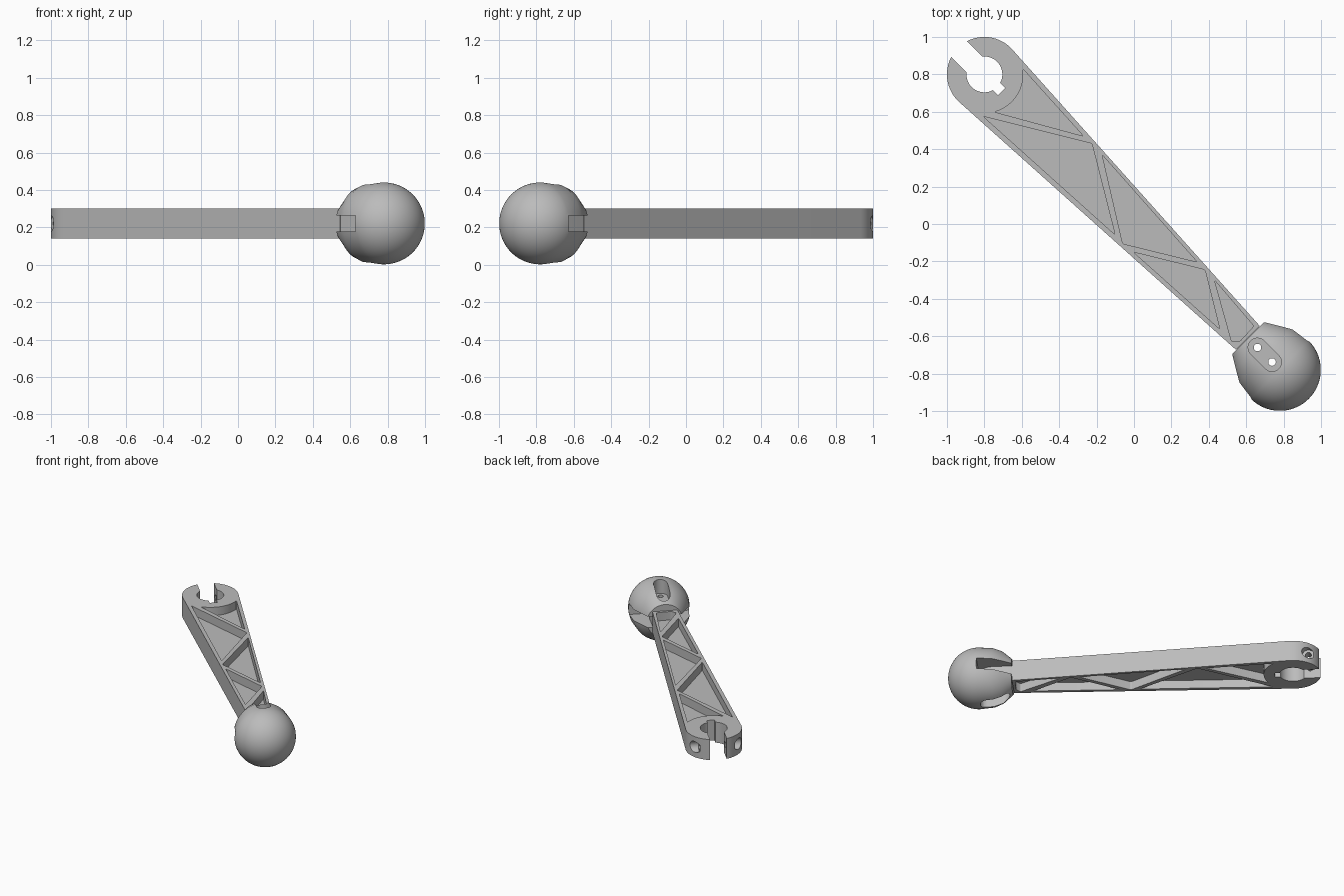
import bpy, bmesh
from math import cos, sin, pi, radians, sqrt
from mathutils import Matrix, Vector

if "Cube" in bpy.data.objects:
    bpy.data.objects.remove(bpy.data.objects["Cube"])

# Working frame: x runs along the arm from clamp centre to ball, z = 0 is mid-height
PLACE = Matrix.Translation((-0.8, 0.8, 0.221)) @ Matrix.Rotation(radians(-45), 4, 'Z')
BALL_X, BALL_R = 2.234, 0.219
HALF = 0.08

grey = bpy.data.materials.new("light_grey")
grey.use_nodes = True
grey.diffuse_color = (0.5, 0.5, 0.5, 1)
grey.node_tree.nodes["Principled BSDF"].inputs["Base Color"].default_value = (0.5, 0.5, 0.5, 1)


def make(name, bm):
    bmesh.ops.recalc_face_normals(bm, faces=bm.faces)
    mesh = bpy.data.meshes.new(name)
    bm.to_mesh(mesh)
    bm.free()
    mesh.materials.append(grey)
    obj = bpy.data.objects.new(name, mesh)
    bpy.context.collection.objects.link(obj)
    obj.matrix_world = PLACE
    return obj


def prism(name, points, z0, z1):
    bm = bmesh.new()
    face = bm.faces.new([bm.verts.new((x, y, z0)) for x, y in points])
    top = bmesh.ops.extrude_face_region(bm, geom=[face])["geom"]
    verts = [v for v in top if isinstance(v, bmesh.types.BMVert)]
    bmesh.ops.translate(bm, verts=verts, vec=(0, 0, z1 - z0))
    return make(name, bm)


def arc(cx, cy, r, a0, a1, n):
    angles = [radians(a0 + (a1 - a0) * i / n) for i in range(n + 1)]
    return [(cx + r * cos(a), cy + r * sin(a)) for a in angles]


def block(x0, x1, y, z0, z1):
    return prism("cutter", [(x0, -y), (x1, -y), (x1, y), (x0, y)], z0, z1)


def rod(x, r, z0, z1):
    return prism("cutter", arc(x, 0, r, 0, 350, 35), z0, z1)


def cross_rod(x, r, y0, y1):
    bm = bmesh.new()
    m = Matrix.Translation((x, (y0 + y1) / 2, 0)) @ Matrix.Rotation(pi / 2, 4, 'X')
    bmesh.ops.create_cone(bm, cap_ends=True, segments=32, radius1=r, radius2=r,
                          depth=y1 - y0, matrix=m)
    return make("cutter", bm)


def rounded(points, r=0.009):
    # Replace each corner of a pocket with a short curve
    out = []
    for i, p in enumerate(points):
        p = Vector(p)
        a, b = Vector(points[i - 1]) - p, Vector(points[(i + 1) % len(points)]) - p
        if a.angle(b) > radians(150):
            out.append(tuple(p))
            continue
        a, b = p + a.normalized() * r, p + b.normalized() * r
        for t in (0, 0.33, 0.67, 1):
            out.append(tuple(a * (1 - t) ** 2 + p * 2 * t * (1 - t) + b * t * t))
    return out


def carve(obj, cutters):
    for cutter in cutters:
        mod = obj.modifiers.new("cut", 'BOOLEAN')
        mod.operation, mod.solver, mod.object = 'DIFFERENCE', 'EXACT', cutter
        cutter.hide_render = True
    bpy.context.view_layer.update()
    graph = bpy.context.evaluated_depsgraph_get()
    mesh = bpy.data.meshes.new_from_object(obj.evaluated_get(graph))
    obj.modifiers.clear()
    obj.data = mesh
    for cutter in cutters:
        bpy.data.objects.remove(cutter)
    bpy.ops.object.select_all(action='DESELECT')
    obj.select_set(True)
    bpy.context.view_layer.objects.active = obj
    bpy.ops.object.shade_smooth_by_angle(angle=radians(25))


# Tapered arm with a round clamp end
outline = arc(0, 0, 0.2, 87, 273, 48) + [(1.992, -0.09), (1.992, 0.09)]
arm = prism("lattice_arm", outline, -HALF, HALF)

# Triangular pockets on both faces leave a thin web and diagonal ribs
pockets = [
    arc(0, 0, 0.208, -30, 53, 16) + [(0.608, 0.141)],
    [(0.155, -0.163), (0.668, 0.145), (1.1, -0.112)],
    [(0.75, 0.141), (1.163, -0.117), (1.513, 0.095)],
    [(1.237, -0.108), (1.573, 0.095), (1.853, -0.073)],
    [(1.648, 0.092), (1.945, -0.075), (1.975, -0.042), (1.97, 0.067)],
]
cuts = []
for pocket in pockets:
    for z0, z1 in ((0.015, 0.12), (-0.12, -0.015)):
        cuts.append(prism("cutter", rounded(pocket), z0, z1))

# Clamp bore, opening, keyway and cross bolt holes
cuts += [rod(0, 0.096, -0.2, 0.2),
         block(-0.3, -0.05, 0.06, -0.2, 0.2),
         block(0.05, 0.13, 0.028, -0.2, 0.2),
         cross_rod(-0.12, 0.022, -0.3, 0.3),
         cross_rod(-0.12, 0.042, 0.125, 0.3),
         cross_rod(-0.12, 0.042, -0.3, -0.125)]
carve(arm, cuts)

# Tongue that joins the arm to the ball
tongue_shape = [(1.98, -0.085)] + arc(2.14, 0, 0.085, -90, 90, 16) + [(1.98, 0.085)]
tongue = prism("tongue", tongue_shape, -0.042, 0.042)
carve(tongue, [rod(x, 0.02, -0.3, 0.3) for x in (2.065, 2.175)])

# Ball: rings of (position, side radius, height radius), closed by a round end
rings = [(1.995, 0.128, 0.128), (2.065, 0.168, 0.192), (2.13, 0.205, 0.213)]
for i in range(17):
    a = pi / 2 * i / 17
    r = BALL_R * cos(a)
    rings.append((BALL_X + BALL_R * sin(a), r, r))
bm = bmesh.new()
SEG = 64
loops = []
for x, ry, rz in rings:
    loops.append([bm.verts.new((x, ry * cos(2 * pi * k / SEG), rz * sin(2 * pi * k / SEG)))
                  for k in range(SEG)])
for a, b in zip(loops, loops[1:]):
    for k in range(SEG):
        n = (k + 1) % SEG
        bm.faces.new((a[k], a[n], b[n], b[k]))
bm.faces.new(loops[0])
tip = bm.verts.new((BALL_X + BALL_R, 0, 0))
for k in range(SEG):
    bm.faces.new((loops[-1][k], loops[-1][(k + 1) % SEG], tip))
ball = make("ball_end", bm)

# Tongue slot, screw recesses above and below, and two through holes
capsule = arc(2.065, 0, 0.05, 90, 270, 16) + arc(2.175, 0, 0.05, -90, 90, 16)
carve(ball, [block(1.9, 2.235, 0.4, -0.043, 0.043),
             prism("cutter", capsule, 0.11, 0.4),
             prism("cutter", capsule, -0.4, -0.11),
             rod(2.065, 0.02, -0.3, 0.3),
             rod(2.175, 0.02, -0.3, 0.3)])
